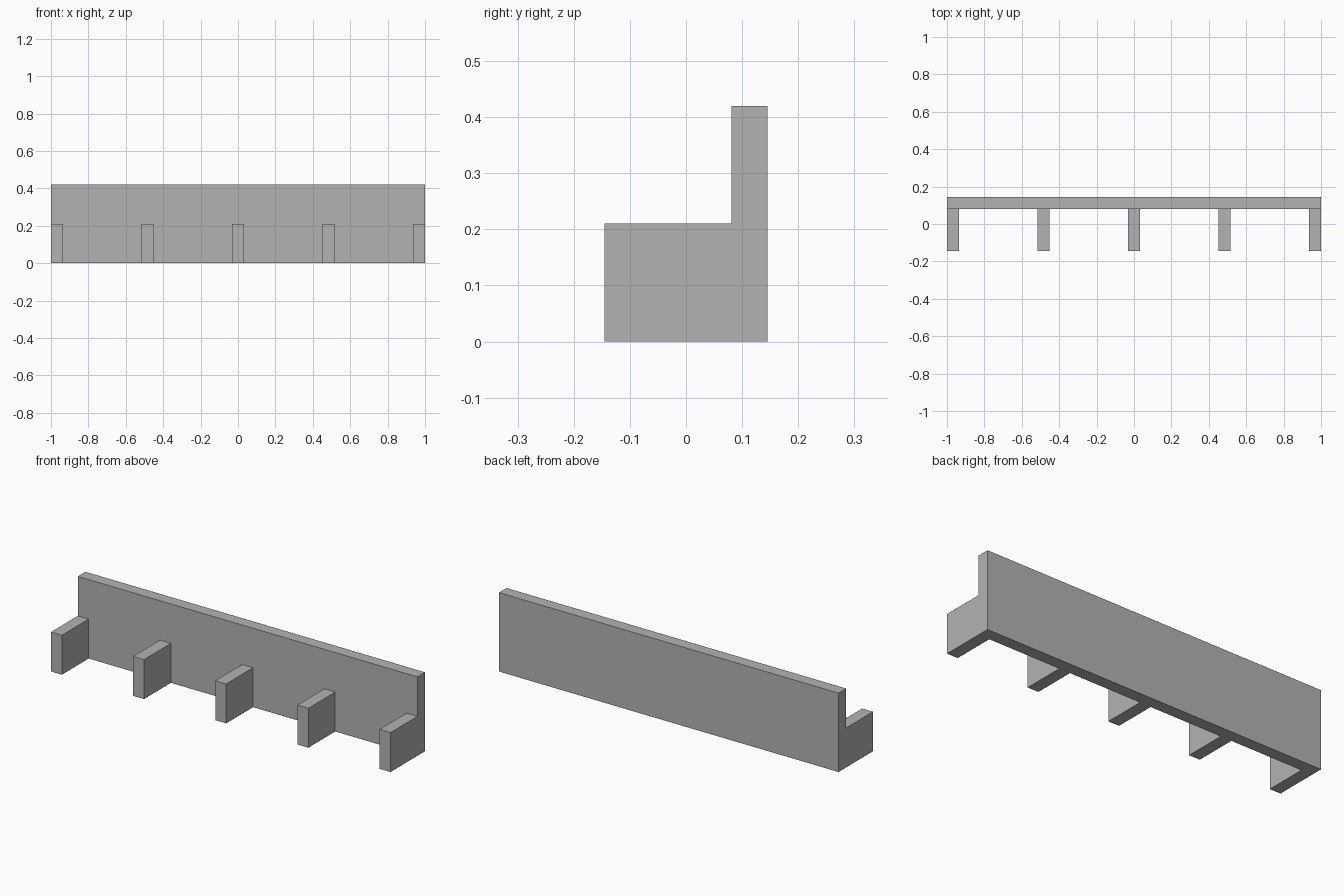
import bpy

default_cube = bpy.data.objects.get("Cube")
if default_cube:
    bpy.data.objects.remove(default_cube, do_unlink=True)

LENGTH = 2.0
DEPTH = 0.29
WALL_THICKNESS = 0.064
WALL_HEIGHT = 0.42
RIB_WIDTH = 0.064
RIB_HEIGHT = 0.21
RIB_COUNT = 5

# Single grey finish
grey = bpy.data.materials.new("plain_grey")
grey.use_nodes = True
colour = (0.45, 0.45, 0.45, 1)
grey.diffuse_color = colour
grey.node_tree.nodes["Principled BSDF"].inputs["Base Color"].default_value = colour


def box(name, centre, size):
    bpy.ops.mesh.primitive_cube_add(size=1, location=centre)
    part = bpy.context.object
    part.name = name
    part.scale = size
    bpy.ops.object.transform_apply(location=False, rotation=False, scale=True)
    part.data.materials.append(grey)
    return part


# Long back wall
box("back_wall",
    (0, (DEPTH - WALL_THICKNESS) / 2, WALL_HEIGHT / 2),
    (LENGTH, WALL_THICKNESS, WALL_HEIGHT))

# Evenly spaced ribs standing in front of the wall, flush with its ends
rib_depth = DEPTH - WALL_THICKNESS
spacing = (LENGTH - RIB_WIDTH) / (RIB_COUNT - 1)
for i in range(RIB_COUNT):
    x = (i - (RIB_COUNT - 1) / 2) * spacing
    box(f"front_rib_{i + 1}",
        (x, -WALL_THICKNESS / 2, RIB_HEIGHT / 2),
        (RIB_WIDTH, rib_depth, RIB_HEIGHT))
